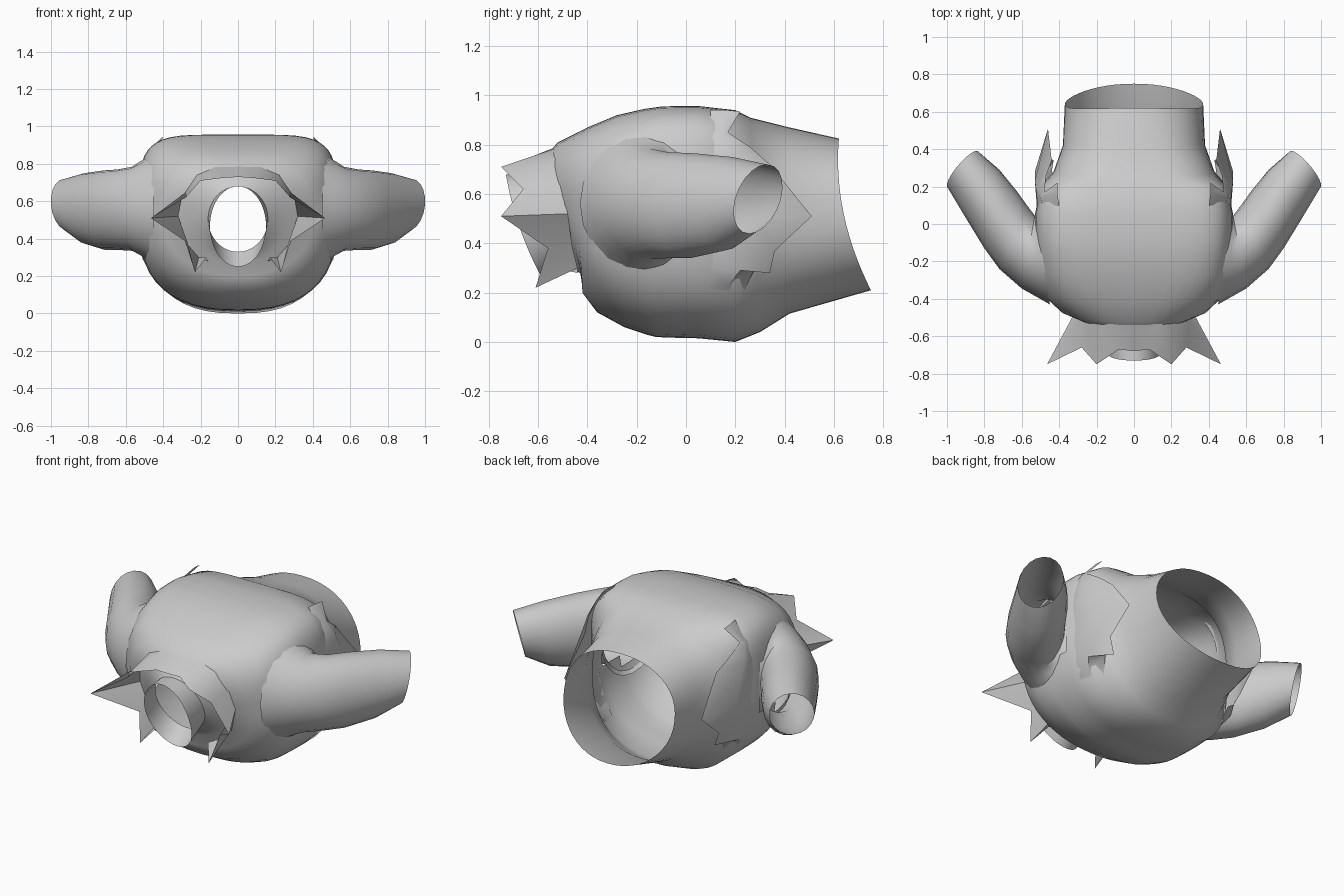
import bpy, bmesh, math
from mathutils import Vector


def finish(name, rows, closed, skip=None):
    """Skin consecutive rows of points into an open sheet or tube."""
    bm = bmesh.new()
    vs = [[bm.verts.new(p) for p in r] for r in rows]
    n = len(rows[0])
    for a, b in zip(vs, vs[1:]):
        for i in range(n if closed else n - 1):
            j = (i + 1) % n
            f = bm.faces.new((a[i], a[j], b[j], b[i]))
            if skip and skip(f.calc_center_median()):
                bm.faces.remove(f)
    bmesh.ops.recalc_face_normals(bm, faces=bm.faces)
    me = bpy.data.meshes.new(name)
    bm.to_mesh(me)
    bm.free()
    ob = bpy.data.objects.new(name, me)
    bpy.context.collection.objects.link(ob)
    bpy.context.view_layer.objects.active = ob
    ob.select_set(True)
    bpy.ops.object.shade_smooth_by_angle(angle=math.radians(50))
    ob.select_set(False)
    return ob


def mirror(ob):
    m = ob.modifiers.new("Mirror", 'MIRROR')
    m.use_axis = (True, False, False)
    m.merge_threshold = 0.001


def power(v, e):
    return math.copysign(abs(v) ** (2 / e), v)


# Torso: y/z of ring top, y/z of ring bottom, half width, top and bottom
# roundness, bow of the ring
rings = [
    (-.73, .68, -.58, .25, .15, 2, 2, .02),
    (-.62, .68, -.49, .33, .16, 2, 2, 0),
    (-.57, .75, -.42, .27, .27, 2.3, 2, 0),
    (-.52, .81, -.42, .20, .40, 2.6, 2.2, -.02),
    (-.40, .87, -.36, .12, .48, 3.4, 2.3, 0),
    (-.28, .92, -.25, .06, .515, 4.2, 2.4, 0),
    (-.17, .945, -.16, .03, .525, 4.6, 2.5, 0),
    (-.10, .955, -.12, .02, .527, 5, 2.5, 0),
    (-.03, .957, -.04, .017, .53, 5, 2.5, 0),
    (.05, .957, .05, .015, .53, 5, 2.5, 0),
    (.20, .94, .20, .00, .50, 5, 2.5, 0),
    (.26, .91, .30, .04, .43, 3.2, 2.3, 0),
    (.42, .87, .42, .115, .38, 2.5, 2.2, 0),
    (.62, .825, .75, .21, .37, 2.2, 2.1, .045),
]
N = 48
rows = []
for yt, zt, yb, zb, w, et, eb, bow in rings:
    row = []
    for i in range(N):
        a = 2 * math.pi * i / N
        c, s = math.cos(a), math.sin(a)
        e = et if s > 0 else eb
        v = power(s, e)
        t = (v + 1) / 2
        y = yb + (yt - yb) * t - bow * 4 * t * (1 - t)
        row.append((w * power(c, e), y, zb + (zt - zb) * t))
    rows.append(row)


def armhole(p):
    return (abs(p.x) > .3 and
            ((p.y + .165) / .21) ** 2 + ((p.z - .565) / .22) ** 2 < 1)


finish("torso", rows, True, armhole)

# Sleeves: outer edge, inner edge, bottom and top height of each ring, end slant
arm = [
    ((.45, -.43), (.50, .10), .28, .84, 0),
    ((.52, -.39), (.52, .06), .31, .815, 0),
    ((.60, -.345), (.53, .045), .335, .785, 0),
    ((.72, -.24), (.565, .09), .34, .77, 0),
    ((.80, -.13), (.63, .18), .34, .765, .01),
    ((.91, .05), (.72, .29), .37, .75, .02),
    ((1.0, .20), (.83, .385), .44, .72, .04),
]
rows = []
for a, b, z0, z1, slant in arm:
    A, B = Vector(a), Vector(b)
    row = []
    for i in range(20):
        t = 2 * math.pi * i / 20
        p = (A + B) / 2 + (A - B) / 2 * math.cos(t)
        p += Vector((.3, .9)) * slant * math.sin(t)
        row.append((p.x, p.y, (z0 + z1) / 2 + (z1 - z0) / 2 * math.sin(t)))
    rows.append(row)
mirror(finish("sleeve", rows, True))

# Spiked collar around the front opening
base = [(0, -.53, .79), (.12, -.53, .785), (.22, -.53, .74), (.29, -.50, .64),
        (.32, -.48, .52), (.28, -.46, .38), (.21, -.44, .30), (.16, -.44, .28)]
edge = [(0, -.68, .73), (.08, -.67, .725), (.20, -.75, .71), (.28, -.66, .62),
        (.465, -.75, .51), (.27, -.56, .38), (.23, -.61, .22), (.17, -.53, .30)]
mirror(finish("spiked_collar", [base, edge], False))

# Jagged rear edge of the outer layer, on each side
base = [(.40, .10, .94), (.49, .10, .83), (.515, .10, .73), (.52, .10, .65),
        (.52, .12, .51), (.515, .10, .40), (.50, .10, .30), (.47, .10, .22),
        (.41, .12, .15)]
mid = [(.41, .17, .94), (.50, .14, .84), (.525, .19, .76), (.53, .23, .69),
       (.53, .28, .51), (.525, .24, .39), (.51, .22, .29), (.47, .17, .23),
       (.41, .16, .15)]
edge = [(.41, .22, .935), (.48, .17, .85), (.47, .26, .79), (.44, .34, .72),
        (.46, .51, .51), (.47, .36, .37), (.43, .34, .28), (.44, .28, .30),
        (.40, .21, .15)]
mirror(finish("jagged_hem", [base, mid, edge], False))
